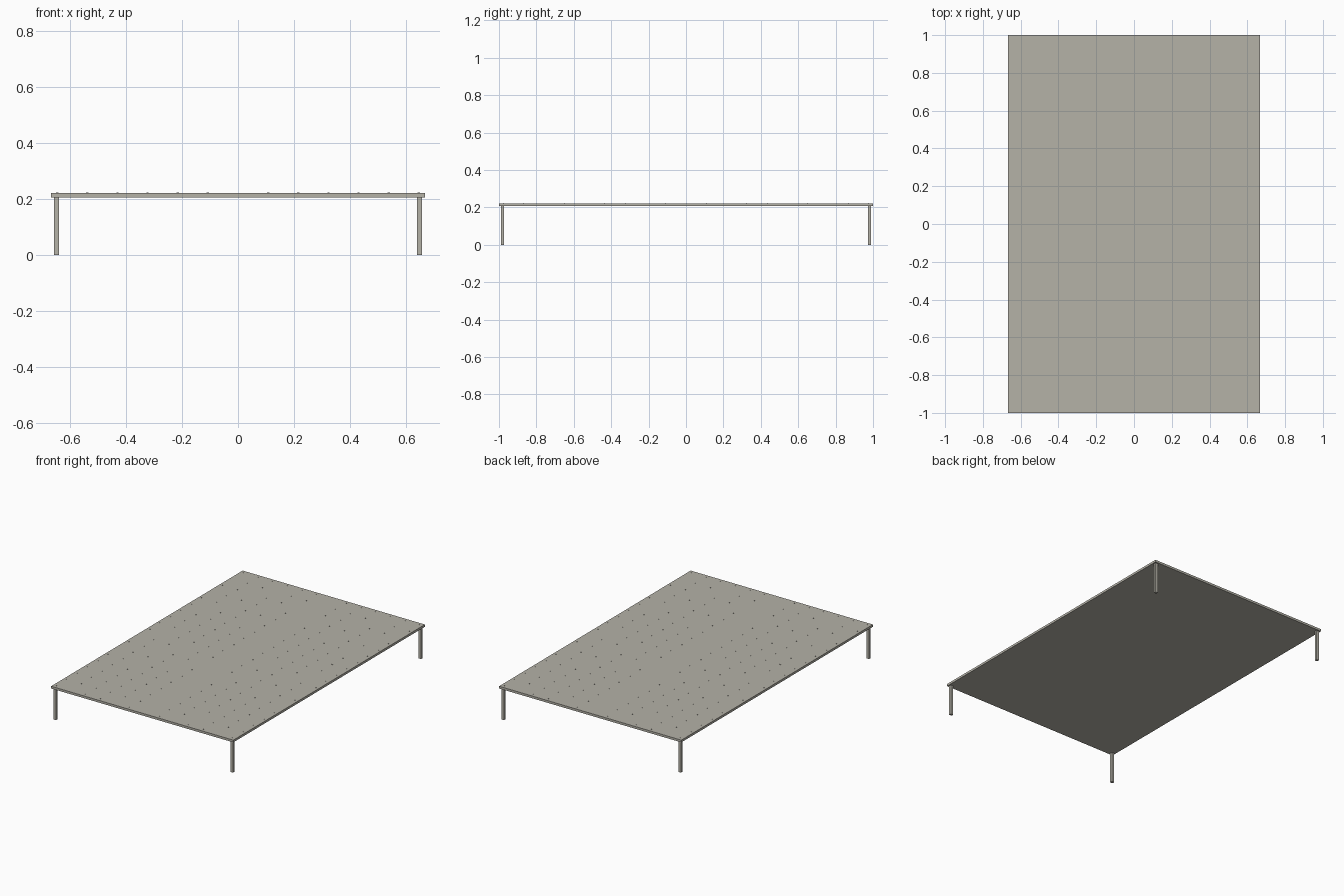
import bpy, bmesh
from mathutils import Matrix

if "Cube" in bpy.data.objects:
    bpy.data.objects.remove(bpy.data.objects["Cube"])

mat = bpy.data.materials.new("warm_grey")
mat.diffuse_color = (0.46, 0.445, 0.39, 1)
mat.use_nodes = True
mat.node_tree.nodes["Principled BSDF"].inputs["Base Color"].default_value = mat.diffuse_color

def add_box(bm, size, centre):
    bmesh.ops.create_cube(bm, size=1, matrix=Matrix.Translation(centre) @ Matrix.Diagonal((*size, 1)))

def finish(name, bm):
    me = bpy.data.meshes.new(name)
    bm.to_mesh(me)
    bm.free()
    me.materials.append(mat)
    ob = bpy.data.objects.new(name, me)
    bpy.context.collection.objects.link(ob)
    return ob

def box(name, size, centre):
    bm = bmesh.new()
    add_box(bm, size, centre)
    return finish(name, bm)

TOP, BOTTOM = 0.221, 0.206

# Thin flat deck
box("deck", (1.332, 2.0, TOP - BOTTOM), (0, 0, (TOP + BOTTOM) / 2))

# Four slim corner legs
for sx, side in ((-1, "left"), (1, "right")):
    for sy, end in ((-1, "front"), (1, "back")):
        box(f"{end}_{side}_leg", (0.018, 0.016, BOTTOM), (sx * 0.648, sy * 0.982, BOTTOM / 2))

# Tiny raised dashes dotted over the deck
bm = bmesh.new()
for i in range(-6, 7):
    for j in range(-9, 10):
        if i:
            add_box(bm, (0.008, 0.0015, 0.002), (i * 0.1075, j * 0.1085, TOP + 0.0005))
finish("deck_dashes", bm)
